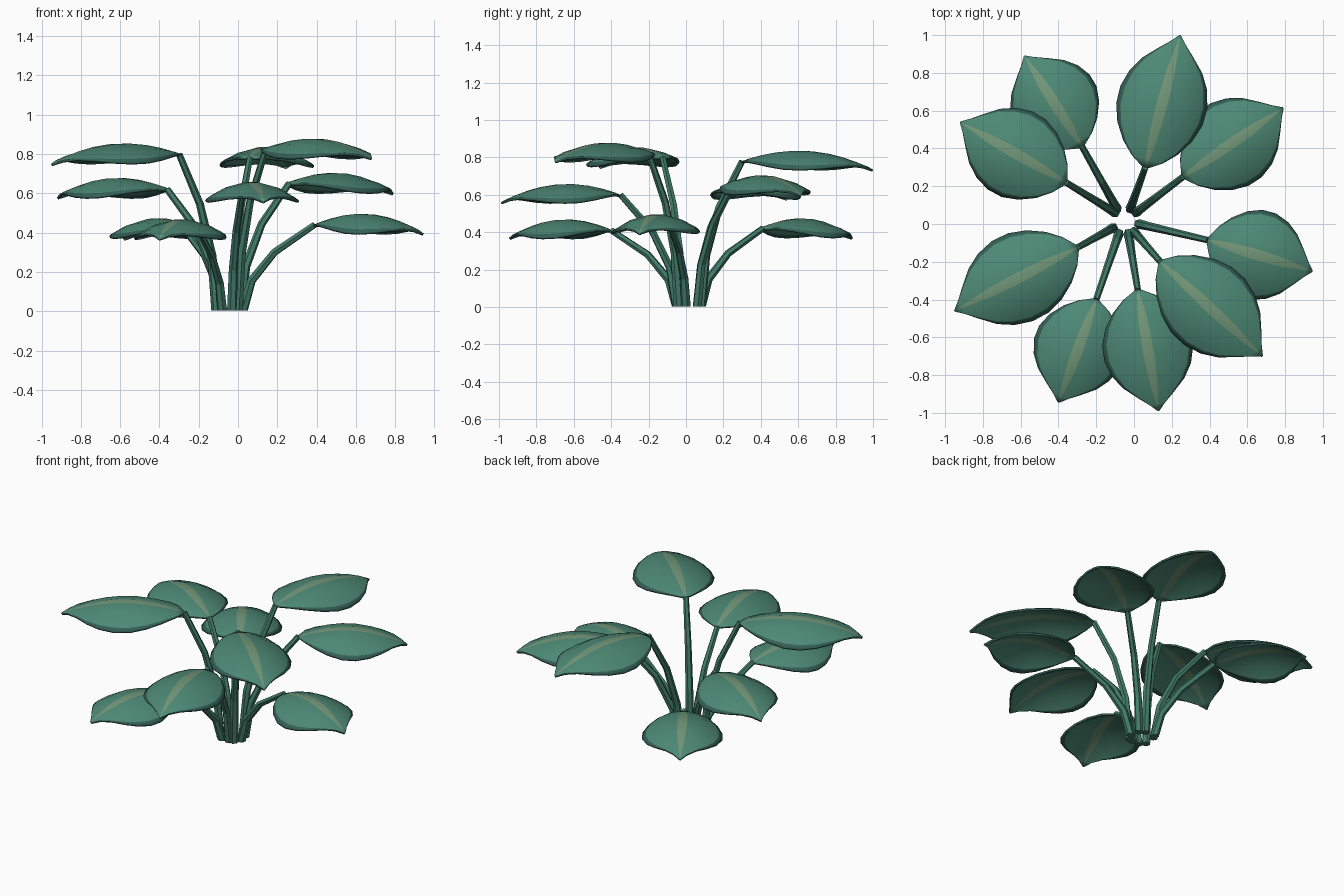
import bpy, bmesh, math
from mathutils import Vector

if "Cube" in bpy.data.objects:
    bpy.data.objects.remove(bpy.data.objects["Cube"])


def material(name, rgb):
    m = bpy.data.materials.new(name)
    m.diffuse_color = (*rgb, 1)
    m.use_nodes = True
    m.node_tree.nodes["Principled BSDF"].inputs["Base Color"].default_value = m.diffuse_color
    return m


LEAF = material("leaf_green", (0.075, 0.25, 0.18))
RIB = material("rib_green", (0.17, 0.31, 0.19))
RIM = material("rim_dark", (0.035, 0.12, 0.09))
STALK = material("stalk_green", (0.055, 0.20, 0.14))

# stalk foot (x, y), leaf base (x, y, z), leaf tip (x, y, z)
PLANTS = [
    ((-0.02, 0.08), (0.06, 0.30, 0.78), (0.245, 1.00, 0.735)),
    ((0.01, 0.06), (0.26, 0.25, 0.65), (0.79, 0.615, 0.60)),
    ((0.025, 0.00), (0.39, -0.085, 0.44), (0.945, -0.25, 0.395)),
    ((0.00, -0.04), (0.14, -0.20, 0.82), (0.68, -0.70, 0.78)),
    ((-0.03, -0.05), (0.02, -0.35, 0.60), (0.13, -0.99, 0.56)),
    ((-0.08, -0.05), (-0.20, -0.40, 0.41), (-0.40, -0.945, 0.37)),
    ((-0.11, -0.02), (-0.30, -0.125, 0.80), (-0.95, -0.46, 0.75)),
    ((-0.10, 0.06), (-0.36, 0.22, 0.62), (-0.92, 0.54, 0.58)),
    ((-0.09, 0.08), (-0.275, 0.41, 0.42), (-0.58, 0.89, 0.37)),
]

# leaf outline: position along the leaf, half width
OUTLINE = [(0, 0.018), (0.06, 0.085), (0.15, 0.15), (0.27, 0.205), (0.40, 0.236),
           (0.53, 0.238), (0.66, 0.212), (0.77, 0.165), (0.87, 0.095),
           (0.94, 0.042), (1, 0.004)]
ACROSS = [-1, -0.9, -0.55, -0.12, 0.12, 0.55, 0.9, 1]
BANDS = [2, 0, 0, 1, 0, 0, 2]


def finish(bm, name, mats):
    bmesh.ops.recalc_face_normals(bm, faces=bm.faces)
    me = bpy.data.meshes.new(name)
    bm.to_mesh(me)
    bm.free()
    for m in mats:
        me.materials.append(m)
    ob = bpy.data.objects.new(name, me)
    bpy.context.collection.objects.link(ob)
    return ob


def make_leaf(name, base, tip):
    base, tip = Vector(base), Vector(tip)
    along = tip - base
    side = Vector((-along.y, along.x, 0)).normalized()
    bm = bmesh.new()
    rows = []
    for t, w in OUTLINE:
        arch = 0.078 * math.sin(math.pi * t) ** 0.9
        row = []
        for v in ACROSS:
            p = base + along * t + side * (w * v)
            p.z += arch - 0.095 * (abs(v) * w / 0.238) ** 2
            row.append(bm.verts.new(p))
        rows.append(row)
    for a, b in zip(rows, rows[1:]):
        for i, band in enumerate(BANDS):
            f = bm.faces.new((a[i], b[i], b[i + 1], a[i + 1]))
            f.material_index = band
            f.smooth = True
    ob = finish(bm, name, [LEAF, RIB, RIM])
    if sum(p.normal.z for p in ob.data.polygons) < 0:
        ob.data.flip_normals()
    # thin blade, thickened downwards
    mod = ob.modifiers.new("thickness", "SOLIDIFY")
    mod.thickness = 0.012
    mod.offset = -1


def make_stalk(name, foot, top, sides=6):
    foot, top = Vector((*foot, 0.003)), Vector(top)
    path = []
    for h, z in ((0, 0), (0.12, 0.35), (0.44, 0.68), (1.0, 1.0)):
        p = foot.lerp(top, h)
        p.z = foot.z + (top.z - foot.z) * z
        path.append(p)
    bm = bmesh.new()
    rings = []
    out = Vector((top.x - foot.x, top.y - foot.y, 0)).normalized()
    u = Vector((-out.y, out.x, 0))
    for i, p in enumerate(path):
        d = (path[min(i + 1, 3)] - path[max(i - 1, 0)]).normalized()
        if i == 0:
            d = Vector((0, 0, 1))
        w = d.cross(u)
        r = 0.026 - 0.003 * i
        rings.append([bm.verts.new(p + r * (u * math.cos(a) + w * math.sin(a)))
                      for a in (2 * math.pi * k / sides for k in range(sides))])
    for a, b in zip(rings, rings[1:]):
        for k in range(sides):
            n = (k + 1) % sides
            bm.faces.new((a[k], a[n], b[n], b[k]))
    bm.faces.new(rings[0])
    bm.faces.new(rings[-1])
    finish(bm, name, [STALK])


for n, (foot, base, tip) in enumerate(PLANTS, 1):
    make_stalk(f"stalk_{n}", foot, base)
    make_leaf(f"leaf_{n}", base, tip)
